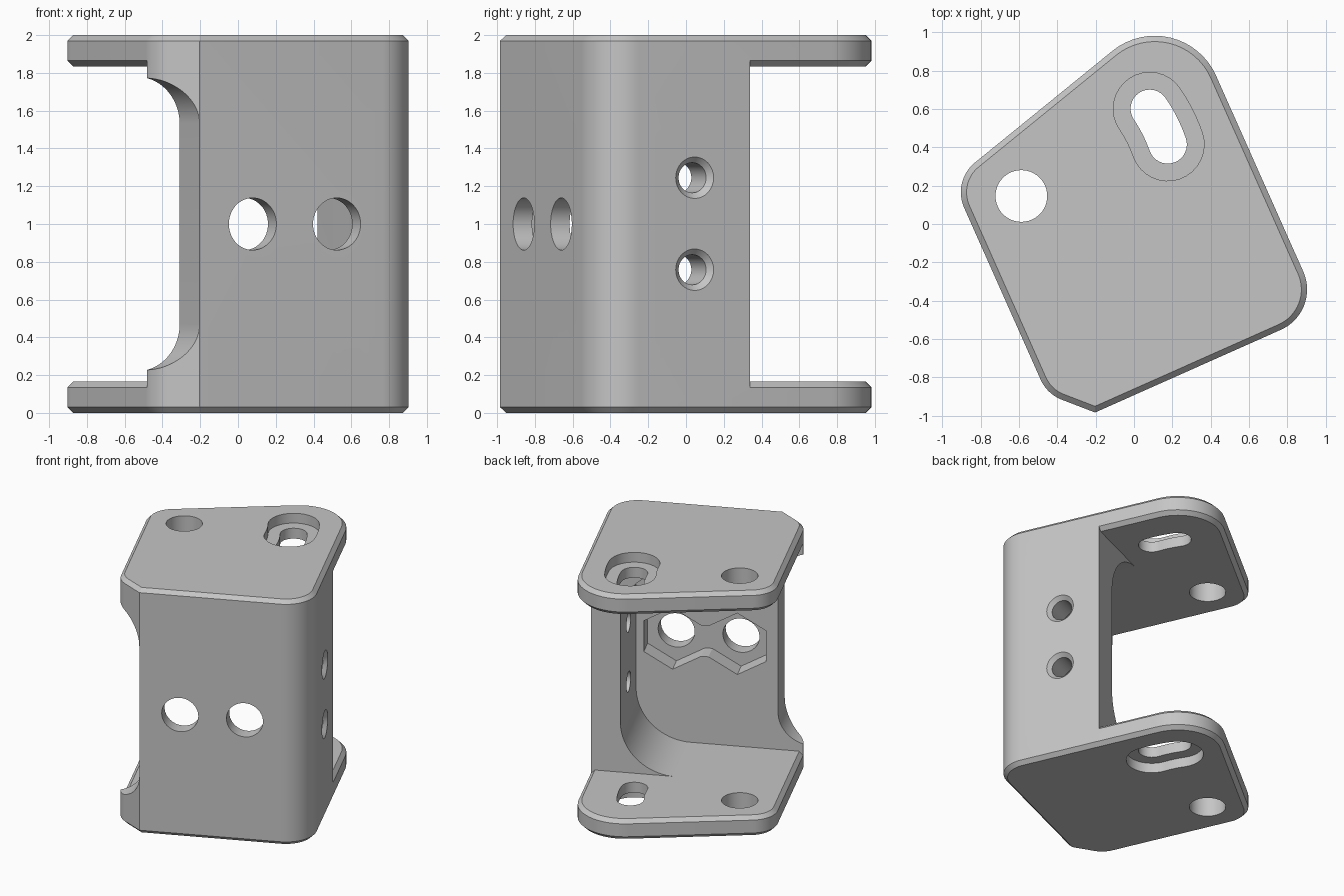
import bpy, bmesh
from math import sin, cos, pi, radians, sqrt
from mathutils import Matrix

if "Cube" in bpy.data.objects:
    bpy.data.objects.remove(bpy.data.objects["Cube"])

# Main sizes, in a frame whose u axis runs along the front wall
HEIGHT, PLATE, CHAMFER = 2.0, 0.165, 0.03
FRONT_T, SIDE, SIDE_INNER, SIDE_END = 0.26, 1.292, 1.07, 0.872
FAR = 3.0

metal = bpy.data.materials.new("plain grey")
metal.use_nodes = True
grey = (0.56, 0.56, 0.56, 1)
metal.diffuse_color = grey
metal.node_tree.nodes["Principled BSDF"].inputs["Base Color"].default_value = grey


def arc(cx, cy, r, start, end, n=16):
    angles = [radians(start + (end - start) * i / n) for i in range(n + 1)]
    return [(cx + r * cos(t), cy + r * sin(t)) for t in angles]


def outline(inset=0):
    """Plate outline, moved inwards by inset."""
    return ([(inset * (sqrt(2) - 1), inset)]
            + arc(SIDE - 0.23, 0.23, 0.23 - inset, -90, 0)
            + arc(SIDE - 0.35, 1.35, 0.35 - inset, 0, 105)
            + arc(0.01, 1.254, 0.2 - inset, 105, 180)
            + arc(0.01, 0.273, 0.2 - inset, 180, 225))


def loft(name, layers, axes="uvw"):
    """Closed solid through (points, depth) layers; axes orders the profile."""
    bm = bmesh.new()
    rings = []
    for pts, w in layers:
        ring = []
        for p, q in pts:
            place = {"uvw": (p, q, w), "uwv": (p, w, q), "wuv": (w, p, q)}[axes]
            ring.append(bm.verts.new(place))
        rings.append(ring)
    for low, high in zip(rings, rings[1:]):
        for i in range(len(low)):
            j = (i + 1) % len(low)
            bm.faces.new((low[i], low[j], high[j], high[i]))
    bm.faces.new(rings[0])
    bm.faces.new(rings[-1])
    bmesh.ops.recalc_face_normals(bm, faces=bm.faces)
    mesh = bpy.data.meshes.new(name)
    bm.to_mesh(mesh)
    bm.free()
    mesh.materials.append(metal)
    obj = bpy.data.objects.new(name, mesh)
    bpy.context.collection.objects.link(obj)
    return obj


def combine(target, other, operation="DIFFERENCE"):
    """Apply a boolean and drop the helper."""
    mod = target.modifiers.new("combine", "BOOLEAN")
    mod.operation, mod.solver, mod.object = operation, "EXACT", other
    bpy.context.view_layer.objects.active = target
    bpy.ops.object.modifier_apply(modifier=mod.name)
    bpy.data.objects.remove(other)


def opening(edge, r, floor):
    """Side profile of a cut that is rounded towards both plates."""
    c = edge - r
    return ([(-FAR, -FAR), (c, -FAR)]
            + arc(c, floor + r, r, -90, 0, 20)
            + arc(c, HEIGHT - floor - r, r, 0, 90, 20)
            + [(c, FAR), (-FAR, FAR)])


def slot(r):
    """Curved slot, swung about the pivot hole."""
    R, lo, hi = 0.81, -4.6, 10.2
    px, py = PIVOT
    ends = [(px + R * cos(radians(t)), py + R * sin(radians(t))) for t in (lo, hi)]
    return (arc(px, py, R + r, lo, hi, 8)[1:-1] + arc(*ends[1], r, hi, hi + 180)
            + arc(px, py, R - r, hi, lo, 8)[1:-1] + arc(*ends[0], r, lo + 180, lo + 360))


def circle(cx, cy, r, n=48):
    return arc(cx, cy, r, 0, 360, n)[:-1]


# Front and side walls
edge_z = PLATE - CHAMFER
bracket = loft("bracket", [(outline(), edge_z), (outline(), HEIGHT - edge_z)])
inner = opening(SIDE_INNER, 0.41, PLATE)
combine(bracket, loft("inner_cut", [(inner, FRONT_T), (inner, FAR)], "uwv"))
notch = opening(0, 0.25, 0.22)
combine(bracket, loft("edge_cut", [(notch, -1), (notch, FAR)], "uwv"))
box = [(-FAR, SIDE_END), (FAR, SIDE_END), (FAR, FAR), (-FAR, FAR)]
combine(bracket, loft("end_cut", [(box, -1), (box, FAR)]))

# Top and bottom plates with chamfered rims
for z in (0, HEIGHT - PLATE):
    plate = loft("plate", [(outline(CHAMFER), z), (outline(), z + CHAMFER),
                           (outline(), z + PLATE - CHAMFER), (outline(CHAMFER), z + PLATE)])
    combine(bracket, plate, "UNION")

# Pivot hole, curved slots and their recesses
PIVOT = (0.108, 1.189)
for pts in (circle(*PIVOT, 0.135), slot(0.1)):
    combine(bracket, loft("plate_hole", [(pts, -1), (pts, FAR)]))
RECESS = 0.08
for lo, hi in ((-1, RECESS), (HEIGHT - RECESS, FAR)):
    combine(bracket, loft("slot_recess", [(slot(0.19), lo), (slot(0.19), hi)]))

# Front wall holes with a joined pair of hexagonal pockets behind
HOLES = (0.307, 0.795)
for u in HOLES:
    hole = circle(u, 1, 0.138)
    combine(bracket, loft("front_hole", [(hole, -1), (hole, 0.2)], "uwv"))
corner = 0.217 * 2 / sqrt(3)
pocket = arc(HOLES[1], 1, corner, -150, 150, 5) + arc(HOLES[0], 1, corner, 30, 330, 5)
combine(bracket, loft("hex_pocket", [(pocket, 0.11), (pocket, 0.5)], "uwv"))

# Side wall holes with countersunk mouths
for z in (0.758, 1.245):
    small, big, over = (circle(0.552, z, r, 32) for r in (0.08, 0.11, 0.14))
    combine(bracket, loft("side_hole", [(small, 0.9), (small, SIDE - 0.03),
                                        (big, SIDE), (over, SIDE + 0.03)], "wuv"))

# Merge flat seams, then turn into place
bm = bmesh.new()
bm.from_mesh(bracket.data)
bmesh.ops.remove_doubles(bm, verts=bm.verts, dist=0.0001)
bmesh.ops.dissolve_limit(bm, angle_limit=radians(0.5), verts=bm.verts, edges=bm.edges)
bm.transform(Matrix.Translation((-0.203, -0.984, 0)) @ Matrix.Rotation(radians(24), 4, "Z"))
bm.to_mesh(bracket.data)
bm.free()
bpy.ops.object.select_all(action="DESELECT")
bracket.select_set(True)
bpy.context.view_layer.objects.active = bracket
bpy.ops.object.shade_smooth_by_angle(angle=radians(25))
